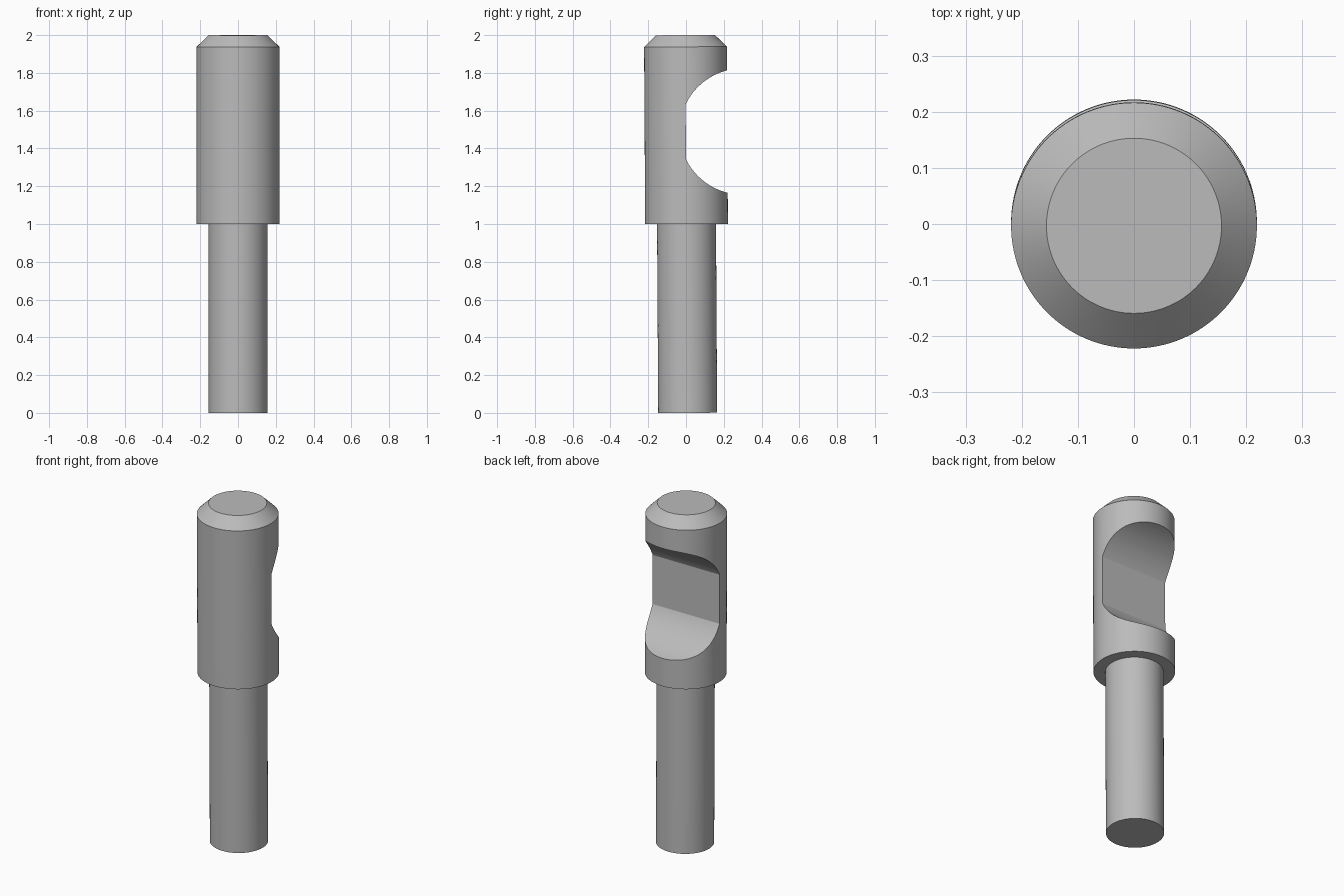
import bpy, bmesh, math
from mathutils import Matrix, Vector

old = bpy.data.objects.get("Cube")
if old:
    bpy.data.objects.remove(old, do_unlink=True)

STEM_R, HEAD_R = 0.156, 0.219
NOTCH_Z = 1.488          # middle of the notch
LEAN = 0.006             # very slight lean of the whole pin

steel = bpy.data.materials.new("grey steel")
steel.use_nodes = True
colour = (0.5, 0.5, 0.5, 1)
steel.diffuse_color = colour
steel.node_tree.nodes["Principled BSDF"].inputs["Base Color"].default_value = colour


def make_object(name, bm):
    bmesh.ops.recalc_face_normals(bm, faces=bm.faces)
    mesh = bpy.data.meshes.new(name)
    bm.to_mesh(mesh)
    bm.free()
    mesh.materials.append(steel)
    obj = bpy.data.objects.new(name, mesh)
    bpy.context.collection.objects.link(obj)
    return obj


def lathe(name, profile, steps=128):
    """Spin (radius, height) points around z and cap both ends."""
    bm = bmesh.new()
    verts = [bm.verts.new((r, 0, z)) for r, z in profile]
    edges = [bm.edges.new(pair) for pair in zip(verts, verts[1:])]
    bmesh.ops.spin(bm, geom=verts + edges, cent=(0, 0, 0), axis=(0, 0, 1),
                   angle=math.tau, steps=steps)
    bmesh.ops.remove_doubles(bm, verts=bm.verts, dist=1e-5)
    bmesh.ops.holes_fill(bm, edges=[e for e in bm.edges if e.is_boundary], sides=0)
    return make_object(name, bm)


# Pin: thin stem, thick head, chamfered top
pin = lathe("stepped_pin", [(STEM_R, 0), (STEM_R, 1), (HEAD_R, 1),
                            (HEAD_R, 1.938), (STEM_R, 2)])

# Notch cutter: sideways cylinder with its front sliced flat at the pin's axis
bm = bmesh.new()
place = Matrix.Translation((0, 0.3, NOTCH_Z)) @ Matrix.Rotation(math.pi / 2, 4, "Y")
bmesh.ops.create_cone(bm, cap_ends=True, segments=160, radius1=0.334,
                      radius2=0.334, depth=1, matrix=place)
cut = bmesh.ops.bisect_plane(bm, geom=bm.verts[:] + bm.edges[:] + bm.faces[:],
                             plane_co=Vector((0, -0.001, 0)),
                             plane_no=Vector((0, 1, 0)), clear_inner=True)
bmesh.ops.holes_fill(bm, edges=[e for e in bm.edges if e.is_boundary], sides=0)
cutter = make_object("notch_cutter", bm)

# Cut the notch and bake the result
notch = pin.modifiers.new("notch", "BOOLEAN")
notch.operation = "DIFFERENCE"
notch.solver = "EXACT"
notch.object = cutter
bpy.context.view_layer.update()
bpy.ops.object.select_all(action="DESELECT")
pin.select_set(True)
bpy.context.view_layer.objects.active = pin
bpy.ops.object.modifier_apply(modifier=notch.name)
bpy.data.objects.remove(cutter, do_unlink=True)

# Slight lean about the middle of the head
pivot = Matrix.Translation((0, 0, 1.47))
pin.data.transform(pivot @ Matrix.Rotation(LEAN, 4, "X") @ pivot.inverted())

bpy.ops.object.shade_smooth_by_angle(angle=math.radians(25))
